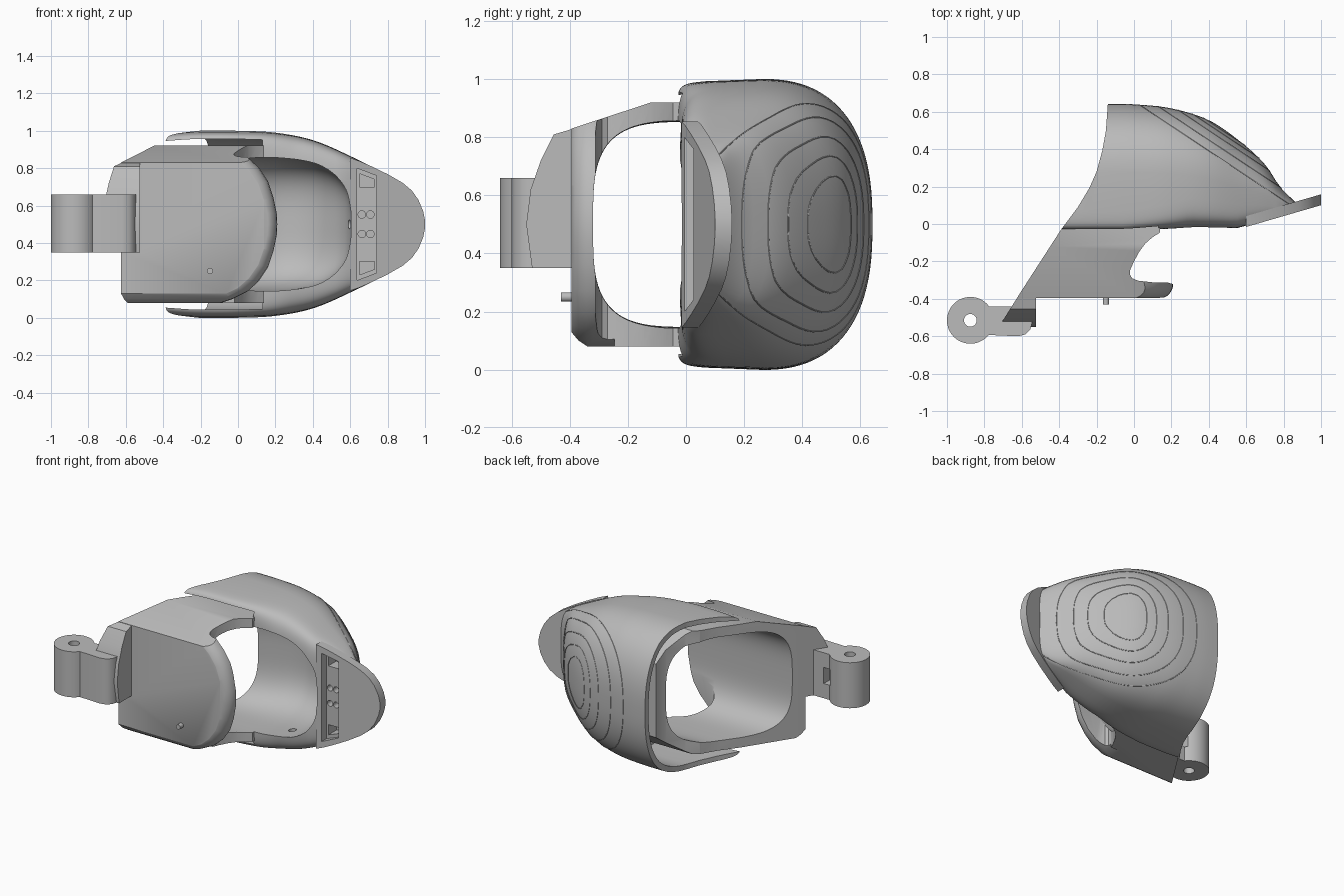
import bpy, bmesh, math
from mathutils import Vector

if "Cube" in bpy.data.objects:
    bpy.data.objects.remove(bpy.data.objects["Cube"])

grey = bpy.data.materials.new("plain grey")
grey.use_nodes = True
grey.diffuse_color = (0.5, 0.5, 0.5, 1)
grey.node_tree.nodes["Principled BSDF"].inputs["Base Color"].default_value = (0.5, 0.5, 0.5, 1)


def finish(name, bm):
    bmesh.ops.recalc_face_normals(bm, faces=bm.faces)
    mesh = bpy.data.meshes.new(name)
    bm.to_mesh(mesh)
    bm.free()
    mesh.materials.append(grey)
    obj = bpy.data.objects.new(name, mesh)
    bpy.context.collection.objects.link(obj)
    return obj


def loft(name, rings):
    bm = bmesh.new()
    loops = [[bm.verts.new(p) for p in ring] for ring in rings]
    for a, b in zip(loops, loops[1:]):
        for i in range(len(a)):
            bm.faces.new((a[i - 1], a[i], b[i], b[i - 1]))
    bm.faces.new(loops[0])
    bm.faces.new(loops[-1])
    return finish(name, bm)


def prism(name, points, axis, lo, hi):
    """Extrude a 2D outline along x, y or z."""
    def place(p, t):
        return {"x": (t, p[0], p[1]), "y": (p[0], t, p[1]), "z": (p[0], p[1], t)}[axis]
    return loft(name, [[place(p, t) for p in points] for t in (lo, hi)])


def rod(name, centre, r, axis, lo, hi, n=32):
    a, b = centre
    pts = [(a + r * math.cos(math.tau * i / n), b + r * math.sin(math.tau * i / n)) for i in range(n)]
    return prism(name, pts, axis, lo, hi)


def box(name, x, y, z):
    return prism(name, [(x[0], y[0]), (x[1], y[0]), (x[1], y[1]), (x[0], y[1])], "z", *z)


def combine(obj, tool, operation="DIFFERENCE"):
    mod = obj.modifiers.new("combine", "BOOLEAN")
    mod.operation, mod.solver, mod.object = operation, "EXACT", tool
    bpy.context.view_layer.update()
    deps = bpy.context.evaluated_depsgraph_get()
    mesh = bpy.data.meshes.new_from_object(obj.evaluated_get(deps))
    obj.modifiers.clear()
    obj.data = mesh
    bpy.data.objects.remove(tool)


def curve_at(table, x):
    """Smooth interpolation through (x, value) pairs."""
    x = min(max(x, table[0][0]), table[-1][0])
    i = next(k for k in range(len(table) - 1) if x <= table[k + 1][0])
    def slope(k):
        a, b = table[max(k - 1, 0)], table[min(k + 1, len(table) - 1)]
        return (b[1] - a[1]) / (b[0] - a[0])
    (x0, v0), (x1, v1) = table[i], table[i + 1]
    w, t = x1 - x0, (x - x0) / (x1 - x0)
    return ((2*t**3 - 3*t*t + 1) * v0 + (t**3 - 2*t*t + t) * w * slope(i)
            + (3*t*t - 2*t**3) * v1 + (t**3 - t*t) * w * slope(i + 1))


def section(x, front, mid, back, h, p_front, p_back, taper=0, n=96):
    """Rounded section in the yz plane with its own squareness front and back."""
    ring = []
    for i in range(n):
        a = math.tau * (i + 0.5) / n
        c, s = math.cos(a), math.sin(a)
        p, reach = (p_back, back - mid) if c > 0 else (p_front, mid - front)
        y = math.copysign(abs(c) ** (2 / p), c)
        z = math.copysign(abs(s) ** (2 / p), s) * (1 - taper * min(y, 0) ** 2)
        ring.append((x, mid + reach * y, 0.5 + h * z))
    return ring


def steps(a, b, n):
    return [a + (b - a) * i / n for i in range(n + 1)]


BACK = [(-.5, .64), (-.14, .642), (0, .64), (.2, .618), (.4, .555), (.55, .455), (.7, .32), (.78, .2), (.86, .12)]
HALF = [(-.5, .485), (-.39, .49), (-.24, .5), (0, .5), (.2, .49), (.4, .45), (.6, .365), (.8, .26), (.86, .2)]


def dome(name, x0, x1, inset=0, opening=0):
    rings = []
    for x in steps(x0, x1, 40):
        blend = min(max((x + .05) / .35, 0), 1)
        front = -.035 + .012 * blend + .29 * max(x - .55, 0)
        back = curve_at(BACK, x)
        rings.append(section(x, front - opening, front + (back - front) * .42, back - inset,
                             curve_at(HALF, x) - inset, 16 - 9 * blend, 2.5, .04))
    return loft(name, rings)


# Domed shell, hollowed behind its left edge
shell = dome("domed_shell", -.5, .86)

# Raised contour rings on the dome
normal = Vector((.55, .83, 0)).normalized()
for n, d in enumerate((.675, .66, .635, .593, .545)):
    bm = bmesh.new()
    bm.from_mesh(shell.data)
    bmesh.ops.bisect_plane(bm, geom=bm.verts[:] + bm.edges[:] + bm.faces[:], dist=1e-6,
                           plane_co=normal * (d / Vector((.55, .83)).length), plane_no=normal,
                           clear_inner=True, clear_outer=True)
    ring = finish("contour_ring_%d" % (n + 1), bm)
    bpy.ops.object.select_all(action="DESELECT")
    ring.select_set(True)
    bpy.context.view_layer.objects.active = ring
    bpy.ops.object.convert(target="CURVE")
    ring = bpy.context.view_layer.objects.active
    ring.data.bevel_depth = .0025
    ring.data.bevel_resolution = 1
    if not ring.data.materials:
        ring.data.materials.append(grey)

combine(shell, dome("hollow", -.6, .13, .035, .1))

# Front lip: a slanted slab with a rounded tip
outline = [(.6, .355), (.65, .338), (.72, .307), (.8, .268), (.88, .222), (.93, .18), (.965, .13), (.99, .07), (1, .02)]
outline = [(x, .5 + h) for x, h in outline] + [(x, .5 - h) for x, h in reversed(outline)]
lip = loft("lip", [[(x, -.03 + .29 * (x - .55) + t, z) for x, z in outline] for t in (0, .058)])
combine(shell, lip, "UNION")

# Inner cage with the front tongue
cage = prism("cage", [(-.395, .83), (-.12, .92), (.22, .92), (.45, .75), (.45, .25), (.22, .08),
                      (-.34, .08), (-.37, .1), (-.395, .13)], "x", -.9, .14)
combine(cage, box("tongue", (.1, .25), (-.394, -.26), (.1, .83)), "UNION")
combine(cage, prism("side_cut", [(.3, -.022), (.2, -.024), (.14, -.045), (.1, -.07), (.06, -.105), (.03, -.145),
                                 (0, -.2), (-.02, -.245), (-.022, -.27), (-.01, -.29), (.02, -.303),
                                 (.1, -.312), (.21, -.312), (.21, -.33), (.5, -.33), (.5, -.022)], "z", -.1, 1.1))
# Rear of the cage sits deeper inside the shell
combine(cage, prism("rear_cut", [(-.3, .14), (-.17, .25), (-.1, .36), (-.07, .6), (-1, .6), (-1, .14)], "z", 0, 1))
# Rounded border of the tongue
corner = [(-.12, .43), (-.03, .4), (.05, .36), (.11, .305), (.16, .23), (.19, .14), (.207, .06), (.21, 0),
          (.4, 0), (.4, .6), (-.12, .6)]
for s in (1, -1):
    rings = []
    for a in (-1.2, 0, .3, .6, .9, 1.2, 1.45):
        y, shift = -.32 - .08 * math.sin(a), .08 * (1 - math.cos(max(a, 0)))
        rings.append([(x - shift if x < .3 else x, y, .5 + s * (z * (1 - shift) if z < .5 else z))
                      for x, z in corner])
    combine(cage, loft("tongue_border", rings))

# Mounting block on the outer edge of the cage
block = [(-.53, .35), (-.55, .5), (-.535, .62), (-.5, .72), (-.455, .81), (-.38, .832), (-.38, .35)]
combine(cage, prism("block", block, "x", -.85, -.525), "UNION")
combine(shell, cage, "UNION")

# Inner cavity and the slanted left edge
CAVITY_BACK = [(-1, .33), (-.1, .36), (.1, .42), (.25, .43), (.4, .38), (.52, .28), (.58, .18), (.605, .08)]
CAVITY_HALF = [(-1, .35), (0, .355), (.2, .357), (.4, .33), (.5, .28), (.56, .215), (.59, .15), (.605, .06)]
cavity = [section(x, -.32, .03, curve_at(CAVITY_BACK, x), curve_at(CAVITY_HALF, x), 3.5, 3.2)
          for x in steps(-1, .2, 12) + steps(.24, .52, 8) + steps(.54, .605, 7)]
combine(shell, loft("cavity", cavity))
combine(shell, prism("left_cut", [(-.14, .8), (-.14, .64), (-.15, .5), (-.17, .39), (-.2, .28), (-.24, .19),
                                  (-.3, .09), (-.39, -.03), (-.6, -.355), (-.71, -.53), (-.76, -.62),
                                  (-1.2, -.62), (-1.2, .8)], "z", -.2, 1.2))

# Window recess in the lip, with end pockets and fixing holes
combine(shell, prism("window", [(.635, .2), (.74, .24), (.74, .76), (.635, .8)], "y", -.2, .045))
for s in (1, -1):
    combine(shell, prism("pocket", [(x, .5 + s * z) for x, z in
                                    ((.65, .2), (.73, .2), (.73, .24), (.65, .27))], "y", -.2, .13))
    for x in (.662, .708):
        combine(shell, rod("fixing_hole", (x, .5 + s * .052), .02, "y", -.1, .13))
    combine(shell, rod("wall_hole", (.34, .1), .025, "z", *sorted((.5 + s * .25, .5 + s * .39)), 16))
combine(shell, rod("end_hole", (.12, .5), .025, "x", .48, .63, 16))

# Hinge knuckle with its arm
hinge = rod("hinge", (-.875, -.515), .125, "z", .35, .66, 64)
arm = [(-.85, -.59), (-.62, -.6), (-.58, -.59), (-.555, -.565), (-.545, -.53), (-.545, -.44), (-.85, -.44)]
combine(hinge, prism("arm", arm, "z", .35, .66), "UNION")
combine(hinge, rod("pin_hole", (-.875, -.515), .034, "z", .2, .8))
combine(hinge, box("notch", (-.79, -.73), (-.5, -.3), (.45, .56)))

# Small peg on the front plate
peg = rod("front_peg", (-.15, .25), .016, "y", -.43, -.36, 20)

bpy.ops.object.select_all(action="DESELECT")
for obj in (shell, hinge, peg):
    obj.select_set(True)
    bpy.context.view_layer.objects.active = obj
bpy.ops.object.shade_smooth_by_angle(angle=math.radians(32))
